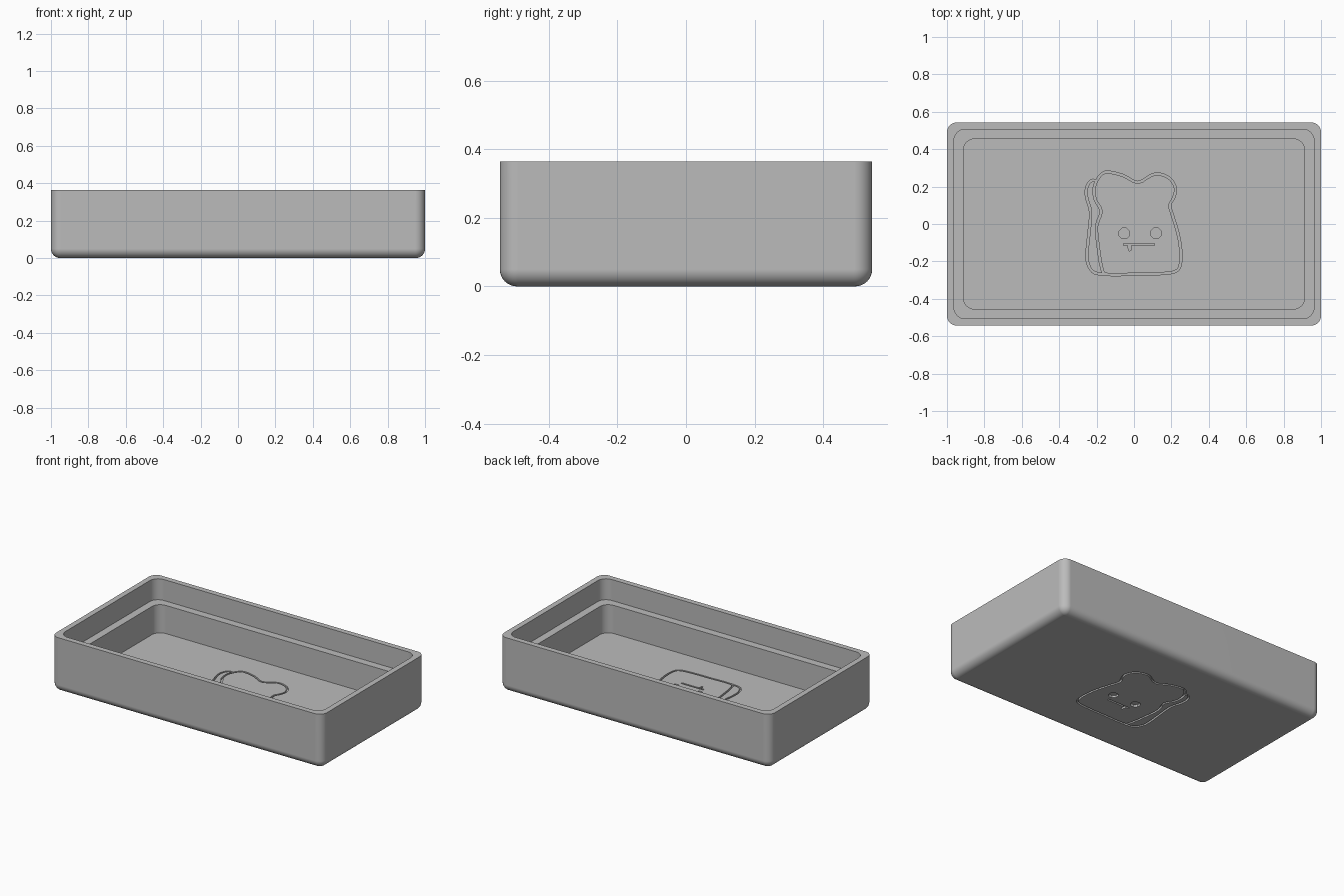
import bpy, bmesh
from math import sin, cos, pi
from mathutils import Vector

cube = bpy.data.objects.get("Cube")
if cube:
    bpy.data.objects.remove(cube, do_unlink=True)

HALF_X, HALF_Y, HEIGHT = 1.0, 0.543, 0.365
WALL, STEP = 0.037, 0.088          # insets of the upper and lower recess
LEDGE_Z, FLOOR_Z = 0.225, 0.037
ROUND = 0.053
GROOVE, DEPTH = 0.012, 0.014
SEG = 8

grey = bpy.data.materials.new("plain grey")
grey.use_nodes = True
grey.diffuse_color = (0.5, 0.5, 0.5, 1)
grey.node_tree.nodes["Principled BSDF"].inputs["Base Color"].default_value = (0.5, 0.5, 0.5, 1)


def make_object(name, bm):
    bmesh.ops.recalc_face_normals(bm, faces=bm.faces)
    mesh = bpy.data.meshes.new(name)
    bm.to_mesh(mesh)
    bm.free()
    mesh.materials.append(grey)
    obj = bpy.data.objects.new(name, mesh)
    bpy.context.collection.objects.link(obj)
    return obj


def rounded_loop(bm, inset, radius, z):
    """Ring of vertices around a rounded rectangle."""
    ring = []
    for corner, (sx, sy) in enumerate([(1, 1), (-1, 1), (-1, -1), (1, -1)]):
        cx = sx * (HALF_X - inset - radius)
        cy = sy * (HALF_Y - inset - radius)
        for i in range(SEG + 1):
            a = (corner + i / SEG) * pi / 2
            ring.append(bm.verts.new((cx + radius * cos(a), cy + radius * sin(a), z)))
    return ring


def bridge(bm, lower, upper):
    n = len(lower)
    for i in range(n):
        j = (i + 1) % n
        bm.faces.new((lower[i], lower[j], upper[j], upper[i]))


def prism(name, outline, z0, z1):
    bm = bmesh.new()
    low = [bm.verts.new((x, y, z0)) for x, y in outline]
    high = [bm.verts.new((x, y, z1)) for x, y in outline]
    bridge(bm, low, high)
    bm.faces.new(low[::-1])
    bm.faces.new(high)
    return make_object(name, bm)


def smooth_path(points, closed):
    """Rounded path through the given points."""
    pts = [Vector(p) for p in points]
    n = len(pts)
    pick = (lambda i: pts[i % n]) if closed else (lambda i: pts[max(0, min(n - 1, i))])
    path = []
    for i in range(n if closed else n - 1):
        a, b, c, d = (pick(i + k) for k in (-1, 0, 1, 2))
        for t in (0, 1 / 3, 2 / 3):
            path.append(0.5 * (2 * b + (c - a) * t + (2 * a - 5 * b + 4 * c - d) * t ** 2
                               + (3 * b - a - 3 * c + d) * t ** 3))
    return path if closed else path + [pts[-1]]


def groove(name, points, closed, z0, z1):
    """Thin band that follows a path."""
    path = smooth_path(points, closed)
    n = len(path)
    bm = bmesh.new()
    rails = []
    for i, p in enumerate(path):
        prev = path[i - 1] if closed or i else p
        nxt = path[(i + 1) % n] if closed or i < n - 1 else p
        t = (nxt - prev).normalized()
        off = Vector((-t.y, t.x)) * GROOVE / 2
        rails.append([bm.verts.new((*q, z)) for q, z in
                      ((p - off, z0), (p + off, z0), (p + off, z1), (p - off, z1))])
    for i in range(n if closed else n - 1):
        bridge(bm, rails[i], rails[(i + 1) % n])
    if not closed:
        bm.faces.new(rails[0])
        bm.faces.new(rails[-1])
    return make_object(name, bm)


# Tray: one skin from the underside, up the wall, over the rim, down to the floor
bm = bmesh.new()
rings = []
for i in range(SEG + 1):
    a = i / SEG * pi / 2
    rings.append(rounded_loop(bm, 0.05 * (1 - sin(a)), ROUND - 0.05 * (1 - sin(a)),
                              0.05 * (1 - cos(a))))
for inset, z in [(0, HEIGHT), (WALL, HEIGHT), (WALL, LEDGE_Z),
                 (STEP, LEDGE_Z), (STEP, FLOOR_Z)]:
    rings.append(rounded_loop(bm, inset, 0.06 if inset else ROUND, z))
for lower, upper in zip(rings, rings[1:]):
    bridge(bm, lower, upper)
bm.faces.new(rings[0][::-1])
bm.faces.new(rings[-1])
tray = make_object("tray", bm)

# Bread slice engraving: front outline and the side edge behind it
slice_outline = [
    (-.20, .23), (-.155, .277), (-.06, .26), (.02, .222), (.095, .262), (.145, .265),
    (.195, .24), (.222, .19), (.212, .14), (.192, .10), (.206, .045), (.235, -.05),
    (.25, -.14), (.248, -.215), (.225, -.252), (.15, -.265), (0, -.268), (-.14, -.27),
    (-.172, -.238), (-.192, -.115), (-.20, -.01), (-.175, .067), (-.205, .125), (-.214, .18)]
slice_side = [
    (-.20, .232), (-.232, .23), (-.254, .19), (-.252, .135), (-.232, .062), (-.242, -.06),
    (-.252, -.17), (-.24, -.228), (-.208, -.262), (-.14, -.27)]
mouth = [(-.055, -.104), (-.055, -.115), (-.032, -.115), (-.032, -.128), (-.026, -.145),
         (-.016, -.14), (-.016, -.115), (.11, -.115), (.11, -.104)]

# Same engraving in the floor and in the underside
cutters = []
for side, z0, z1 in [("floor", FLOOR_Z - DEPTH, FLOOR_Z + 0.01), ("underside", -0.01, DEPTH)]:
    cutters.append(groove(side + "_slice_cutter", slice_outline, True, z0, z1))
    cutters.append(groove(side + "_edge_cutter", slice_side, False, z0, z1))
    cutters.append(prism(side + "_mouth_cutter", mouth, z0, z1))
    for x in (-.052, .118):
        eye = [(x + .031 * cos(k * pi / 4 + pi / 8), -.05 + .031 * sin(k * pi / 4 + pi / 8))
               for k in range(8)]
        cutters.append(prism(side + "_eye_cutter", eye, z0, z1))

bpy.ops.object.select_all(action='DESELECT')
bpy.context.view_layer.objects.active = tray
tray.select_set(True)
for cutter in cutters:
    mod = tray.modifiers.new("engrave", 'BOOLEAN')
    mod.operation = 'DIFFERENCE'
    mod.solver = 'EXACT'
    mod.object = cutter
    bpy.ops.object.modifier_apply(modifier=mod.name)
    bpy.data.objects.remove(cutter, do_unlink=True)

# Soft outer rounding with crisp rim, ledge and grooves
bpy.ops.object.shade_smooth_by_angle(angle=pi / 6)
weighted = tray.modifiers.new("even shading", 'WEIGHTED_NORMAL')
weighted.keep_sharp = True
